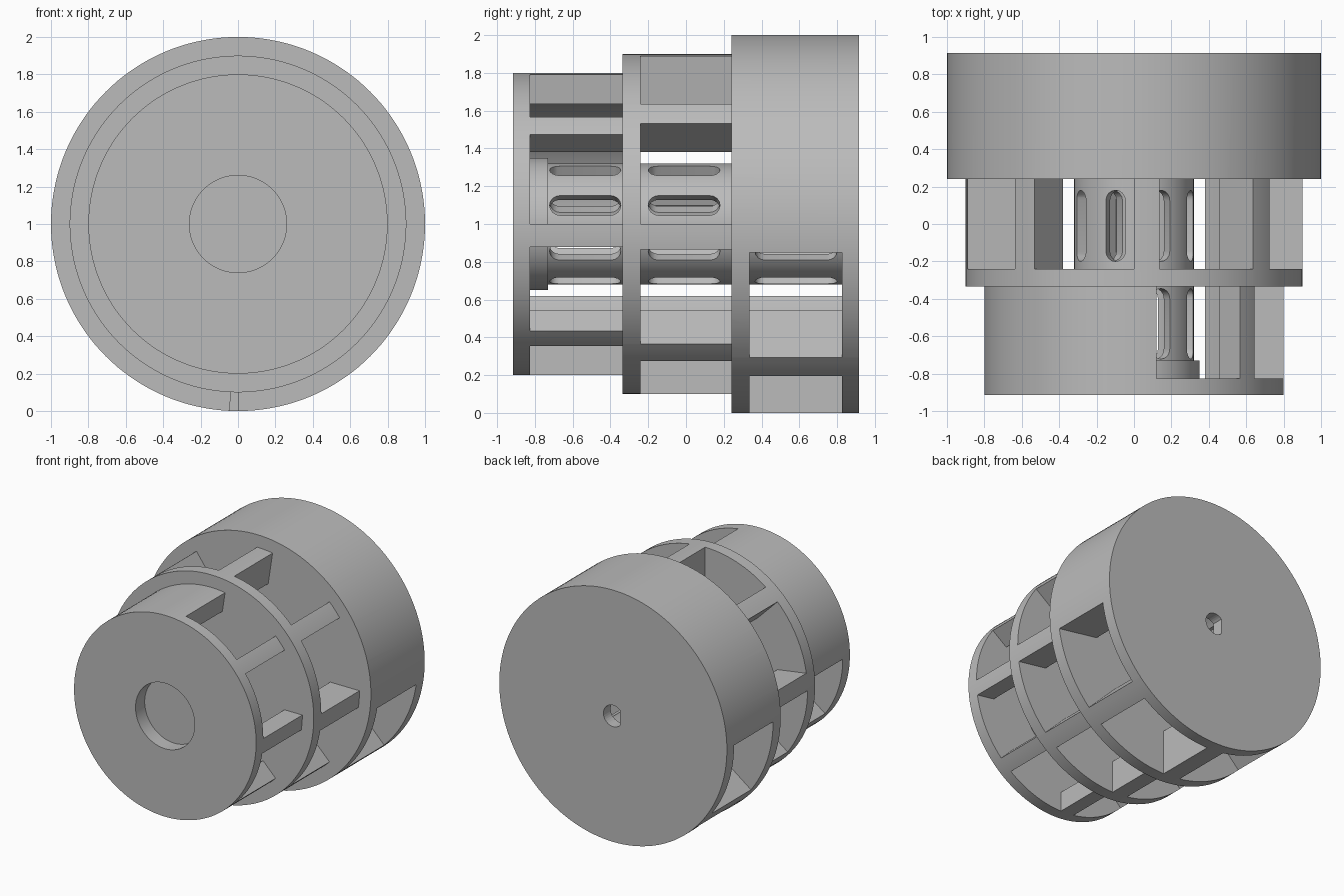
import bpy, bmesh, math
from math import radians, cos, sin, tau

cube = bpy.data.objects.get("Cube")
if cube:
    bpy.data.objects.remove(cube, do_unlink=True)

STEPS = 144          # sides of the drum
RIB = 8.7            # rib width in degrees
SHELL, HUB, BORE = 0.643, 0.32, 0.25
CAVITIES = [(-0.825, -0.335), (-0.24, 0.24), (0.335, 0.825)]
# open windows in each stage, counted by eighths from +x towards the top
OPEN = [(0, 1, 4, 5, 6, 7), range(8), (4, 5, 6, 7)]
SLOTS = [(-0.722, -0.345), (-0.2, 0.18), (0.365, 0.8)]

grey = bpy.data.materials.new("plain grey")
grey.use_nodes = True
colour = (0.5, 0.5, 0.5, 1)
grey.diffuse_color = colour
grey.node_tree.nodes["Principled BSDF"].inputs["Base Color"].default_value = colour


def make_object(name, bm):
    mesh = bpy.data.meshes.new(name)
    bm.to_mesh(mesh)
    bm.free()
    mesh.materials.append(grey)
    obj = bpy.data.objects.new(name, mesh)
    bpy.context.collection.objects.link(obj)
    return obj


def revolve(bm, profile, void=False):
    """Turn a closed (radius, y) profile about the y axis."""
    part = bmesh.new()
    rings = []
    for r, y in profile:
        if r == 0:
            rings.append([part.verts.new((0, y, 1))] * STEPS)
        else:
            rings.append([part.verts.new((r * cos(tau * i / STEPS), y, 1 + r * sin(tau * i / STEPS)))
                          for i in range(STEPS)])
    for k, a in enumerate(rings):
        b = rings[(k + 1) % len(rings)]
        for i in range(STEPS):
            j = (i + 1) % STEPS
            corners = list(dict.fromkeys((a[i], a[j], b[j], b[i])))
            if len(corners) > 2:
                part.faces.new(corners)
    bmesh.ops.recalc_face_normals(part, faces=part.faces)
    if void:
        bmesh.ops.reverse_faces(part, faces=part.faces)
    temp = bpy.data.meshes.new("temp")
    part.to_mesh(temp)
    part.free()
    bm.from_mesh(temp)
    bpy.data.meshes.remove(temp)


def prism(bm, points, offset):
    """Extrude a flat outline along an offset."""
    face = bm.faces.new([bm.verts.new(p) for p in points])
    out = bmesh.ops.extrude_face_region(bm, geom=[face])
    verts = [v for v in out["geom"] if isinstance(v, bmesh.types.BMVert)]
    bmesh.ops.translate(bm, verts=verts, vec=offset)


def cut(target, name, bm):
    bmesh.ops.recalc_face_normals(bm, faces=bm.faces)
    cutter = make_object(name, bm)
    cutter.hide_render = True
    mod = target.modifiers.new(name, 'BOOLEAN')
    mod.operation, mod.solver, mod.object = 'DIFFERENCE', 'EXACT', cutter
    bpy.context.view_layer.objects.active = target
    bpy.ops.object.modifier_apply(modifier=name)
    bpy.data.objects.remove(cutter, do_unlink=True)


# Stepped drum with a front recess, hollow stages and a bored hub
bm = bmesh.new()
revolve(bm, [(0, -0.8), (0.26, -0.8), (0.26, -0.915), (0.8, -0.915), (0.8, -0.335),
             (0.9, -0.335), (0.9, 0.24), (1, 0.24), (1, 0.915), (0, 0.915)])
revolve(bm, [(0, -0.73), (BORE, -0.73), (BORE, 0.825), (0, 0.825)], void=True)
for n, (y0, y1) in enumerate(CAVITIES):
    ring = [(SHELL, y0), (SHELL, y1), (HUB, y1)]
    ring += [(HUB, -0.73), (0.35, -0.73), (0.35, y0)] if n == 0 else [(HUB, y0)]
    revolve(bm, ring, void=True)
drum = make_object("stepped_drum", bm)

# Windows between the ribs of each stage
bm = bmesh.new()
for (y0, y1), eighths in zip(CAVITIES, OPEN):
    for k in eighths:
        angles = [radians(45 * k + (45 - RIB) * t / 8) for t in range(9)]
        outline = [(1.1 * cos(a), y0, 1 + 1.1 * sin(a)) for a in angles]
        outline += [(0.5 * cos(a), y0, 1 + 0.5 * sin(a)) for a in reversed(angles)]
        prism(bm, outline, (0, y1 - y0, 0))
cut(drum, "window_cutter", bm)

# Rounded slots through the hub wall, one facing each window
bm = bmesh.new()
half = 0.055
for y0, y1 in SLOTS:
    for k in range(8):
        a = radians(45 * k + (45 - RIB) / 2)
        outline = []
        for i in range(18):
            t = math.pi * (i if i < 9 else i - 1) / 8
            if i > 8:
                t = math.pi * (i - 9) / 8 + math.pi
            side = half * cos(t)
            y = (y1 - half if i < 9 else y0 + half) + half * sin(t)
            outline.append((0.2 * cos(a) - side * sin(a), y, 1 + 0.2 * sin(a) + side * cos(a)))
        prism(bm, outline, (0.2 * cos(a), 0, 0.2 * sin(a)))
cut(drum, "slot_cutter", bm)

# D-shaped shaft hole in the back
bm = bmesh.new()
ends = [radians(-135 + 270 * i / 24) for i in range(25)]
prism(bm, [(0.085 * cos(a), 0.75, 1 + 0.085 * sin(a)) for a in ends], (0, 0.3, 0))
cut(drum, "shaft_hole_cutter", bm)

bpy.ops.object.select_all(action='DESELECT')
drum.select_set(True)
bpy.context.view_layer.objects.active = drum
bpy.ops.object.shade_smooth_by_angle(angle=radians(30))
